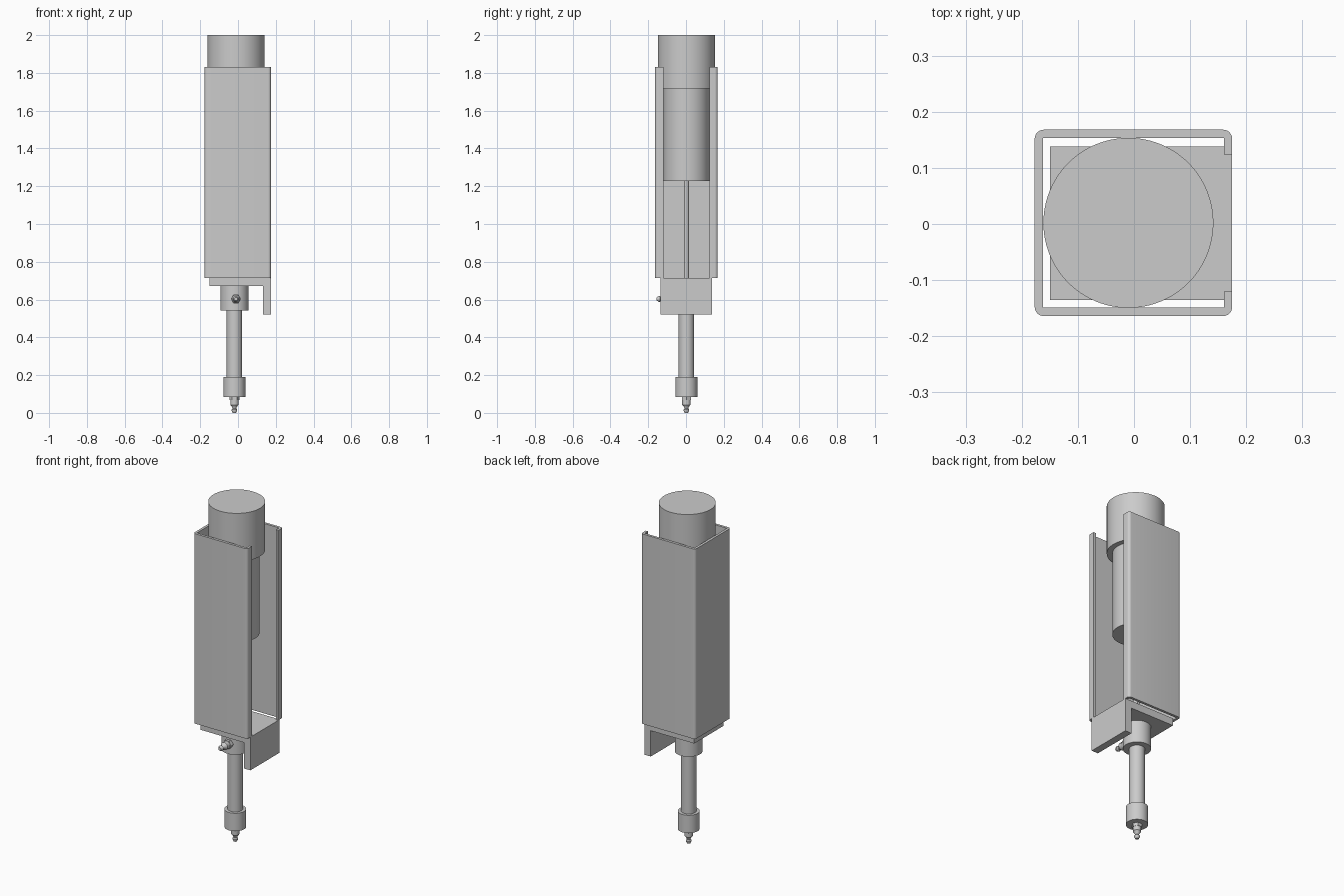
import bpy, bmesh, math
from mathutils import Matrix, Vector

if "Cube" in bpy.data.objects:
    bpy.data.objects.remove(bpy.data.objects["Cube"])

CY = 0.002  # common centre line in y


def finish(name, bm, smooth=True):
    bmesh.ops.recalc_face_normals(bm, faces=bm.faces[:])
    me = bpy.data.meshes.new(name)
    bm.to_mesh(me)
    bm.free()
    ob = bpy.data.objects.new(name, me)
    bpy.context.collection.objects.link(ob)
    if smooth:
        bpy.ops.object.select_all(action='DESELECT')
        ob.select_set(True)
        bpy.context.view_layer.objects.active = ob
        bpy.ops.object.shade_smooth_by_angle(angle=math.radians(30))
    return ob


def add_prism(bm, pts, vec):
    """Extrude a closed outline along vec."""
    face = bm.faces.new([bm.verts.new(p) for p in pts])
    ext = bmesh.ops.extrude_face_region(bm, geom=[face])['geom']
    verts = [g for g in ext if isinstance(g, bmesh.types.BMVert)]
    bmesh.ops.translate(bm, verts=verts, vec=vec)


def add_lathe(bm, profile, n=64, mat=Matrix()):
    """Stack capped rings (radius, height) around the local z axis."""
    rings = []
    for r, z in profile:
        rings.append([bm.verts.new(mat @ Vector((r * math.cos(2 * math.pi * i / n),
                                                 r * math.sin(2 * math.pi * i / n), z)))
                      for i in range(n)])
    for a, b in zip(rings, rings[1:]):
        for i in range(n):
            bm.faces.new((a[i], a[(i + 1) % n], b[(i + 1) % n], b[i]))
    bm.faces.new(rings[0][::-1])
    bm.faces.new(rings[-1])


def lathe(name, x, profile, n=64):
    bm = bmesh.new()
    add_lathe(bm, profile, n, Matrix.Translation((x, CY, 0)))
    return finish(name, bm)


def grease_fitting(name, mat):
    """Hex base, tapered body and ball tip; the tip points along local +z."""
    bm = bmesh.new()
    add_lathe(bm, [(0.027, -0.005), (0.027, 0.018)], 6, mat)
    add_lathe(bm, [(0.022, 0.018), (0.022, 0.042), (0.012, 0.054), (0.010, 0.062),
                   (0.015, 0.068), (0.015, 0.074), (0.009, 0.085)], 32, mat)
    return finish(name, bm)


# C-channel housing, open towards +x with two small lips
x0, x1, h, t, lip, r = -0.177, 0.175, 0.166, 0.015, 0.044, 0.016
half = [(x1 - t, h - lip), (x1, h - lip)]
for cx, a0 in ((x1 - r, 0), (x0 + r, 90)):
    for i in range(7):
        a = math.radians(a0 + 15 * i)
        half.append((cx + r * math.cos(a), h - r + r * math.sin(a)))
inner = [(x0 + t, h - t), (x1 - t, h - t)]
outline = half + [(x, -y) for x, y in reversed(half)]
outline += [(x, -y) for x, y in reversed(inner)] + inner
bm = bmesh.new()
add_prism(bm, [(x, y + CY, 0.715) for x, y in outline], (0, 0, 1.117))
finish("housing_channel", bm)

# Angle bracket under the housing
bm = bmesh.new()
angle = [(-0.15, 0.672), (0.133, 0.672), (0.133, 0.52), (0.175, 0.52), (0.175, 0.715), (-0.15, 0.715)]
add_prism(bm, [(x, -0.135, z) for x, z in angle], (0, 0.273, 0))
finish("angle_bracket", bm, False)

# Reservoir, motor body and inner rod
lathe("top_cylinder", -0.01, [(0.1515, 1.717), (0.1515, 2.0)], 96)
lathe("inner_cylinder", -0.01, [(0.122, 1.228), (0.122, 1.717)], 96)
lathe("inner_rod", -0.01, [(0.013, 0.715), (0.013, 1.228)], 32)

# Lower shaft with its collars
lathe("upper_collar", -0.019, [(0.074, 0.542), (0.074, 0.672)])
lathe("shaft", -0.019, [(0.041, 0.19), (0.041, 0.542)])
lathe("lower_collar", -0.019, [(0.058, 0.085), (0.058, 0.19)])

# Grease fittings: bottom tip and front of the upper collar
grease_fitting("bottom_fitting", Matrix.Translation((-0.019, CY, 0.085)) @ Matrix.Rotation(math.pi, 4, 'X'))
grease_fitting("front_fitting", Matrix.Translation((-0.011, -0.07, 0.603)) @ Matrix.Rotation(math.pi / 2, 4, 'X'))
